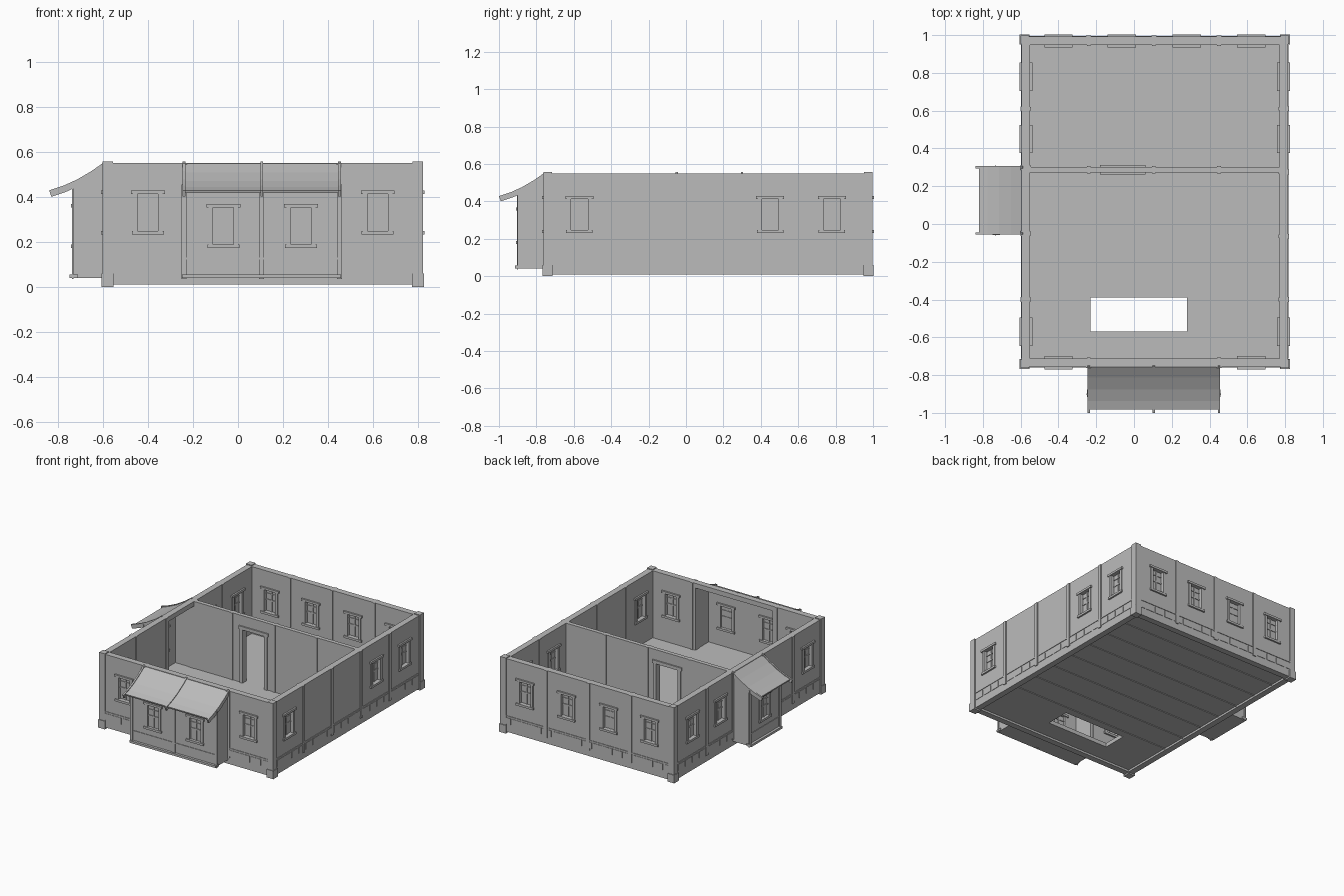
import bpy, bmesh
from mathutils import Matrix, Vector

if "Cube" in bpy.data.objects:
    bpy.data.objects.remove(bpy.data.objects["Cube"])

grey = bpy.data.materials.new("plain grey")
grey.use_nodes = True
colour = (0.5, 0.5, 0.5, 1)
grey.diffuse_color = colour
grey.node_tree.nodes["Principled BSDF"].inputs["Base Color"].default_value = colour

# Outer wall faces, wall thickness, floor and wall-top heights
X0, X1, Y0, Y1 = -0.595, 0.815, -0.757, 0.992
T, FLOOR, TOP = 0.045, 0.055, 0.55


def frame(along, out, origin):
    """Local axes: x runs along the wall, y points outward, z is up."""
    m = Matrix.Identity(4)
    m.col[0] = Vector((*along, 0, 0))
    m.col[1] = Vector((*out, 0, 0))
    m.col[3] = Vector((*origin, 0, 1))
    return m


WORLD = Matrix.Identity(4)
FRONT = frame((1, 0), (0, -1), (0, Y0))
BACK = frame((1, 0), (0, 1), (0, Y1))
RIGHT = frame((0, 1), (-1, 0), (X0, 0))
LEFT = frame((0, 1), (1, 0), (X1, 0))


class Part:
    """Collects prisms and boxes into one named object."""

    def __init__(self, name, m=WORLD):
        self.name, self.m, self.bm = name, m, bmesh.new()

    def prism(self, u0, u1, pts):
        ends = [[self.bm.verts.new(self.m @ Vector((u, d, z))) for d, z in pts] for u in (u0, u1)]
        for ring in ends:
            self.bm.faces.new(ring)
        a, b = ends
        for i in range(len(pts)):
            j = (i + 1) % len(pts)
            self.bm.faces.new((a[i], a[j], b[j], b[i]))

    def box(self, u0, u1, d0, d1, z0, z1):
        self.prism(u0, u1, [(d0, z0), (d1, z0), (d1, z1), (d0, z1)])

    def done(self):
        bmesh.ops.recalc_face_normals(self.bm, faces=self.bm.faces)
        mesh = bpy.data.meshes.new(self.name)
        self.bm.to_mesh(mesh)
        self.bm.free()
        mesh.materials.append(grey)
        bpy.context.collection.objects.link(bpy.data.objects.new(self.name, mesh))


def wall(part, u0, u1, d0, d1, holes, z0=FLOOR, top=TOP):
    """Wall split into solid pieces around its openings."""
    u = u0
    for a, b, low, high in sorted(holes):
        part.box(u, a, d0, d1, z0, top)
        if low > z0:
            part.box(a, b, d0, d1, z0, low)
        part.box(a, b, d0, d1, high, top)
        u = b
    part.box(u, u1, d0, d1, z0, top)


def hole(u, z=0.33):
    return (u - 0.053, u + 0.053, z - 0.09, z + 0.09)


def window(part, u, z=0.33, d=0.0, thick=T):
    """Pane, sash bars and casing with a head and sill on both faces."""
    a, b, low, high = hole(u, z)
    mid = d - thick / 2
    part.box(a, b, mid - 0.003, mid + 0.003, low, high)
    for d0, d1 in ((mid, d + 0.006), (d - thick - 0.006, mid)):
        part.box(a - 0.012, a + 0.008, d0, d1, low, high)
        part.box(b - 0.008, b + 0.012, d0, d1, low, high)
    for bar in (mid - 0.008, mid + 0.002):
        part.box(u - 0.004, u + 0.004, bar, bar + 0.006, low, high)
        part.box(a, b, bar, bar + 0.006, z - 0.005, z + 0.005)
        part.box(a, b, bar, bar + 0.006, z + 0.045, z + 0.05)
    for edge, pad in ((low, 0.018), (high, 0.022)):
        part.box(a - pad, b + pad, d - thick - 0.012, d + 0.012, edge - 0.008, edge + 0.008)


def trim(part, u0, u1, posts, gap=None):
    """Posts, dado rail and a row of plinth blocks on the outer face."""
    for p in posts:
        part.box(p - 0.013, p + 0.013, 0, 0.006, FLOOR, TOP)
        part.box(p - 0.01, p + 0.01, -T - 0.005, -T, FLOOR, TOP)
    runs = [(u0, u1)] if gap is None else [(u0, gap[0]), (gap[1], u1)]
    for a, b in runs:
        part.box(a, b, 0, 0.004, 0.122, 0.13)
        count = round((b - a) / 0.085)
        step = (b - a) / count
        for i in range(count):
            part.box(a + i * step + 0.006, a + (i + 1) * step - 0.006, 0, 0.003, 0.068, 0.115)


# Outer walls with windows and trim
XP, YP = (-0.24, 0.105, 0.45), (-0.4, -0.065, 0.275, 0.61)
FRONT_BAY, SIDE_BAY = (-0.24, 0.45), (-0.05, 0.3)
specs = [
    ("front", FRONT, X0, X1, (-0.4, 0.62), FRONT_BAY, FRONT_BAY),
    ("back", BACK, X0, X1, (-0.4, -0.065, 0.28, 0.62), XP, None),
    ("left", LEFT, Y0 + T, Y1 - T, (-0.57, 0.45, 0.78), YP, None),
    ("right", RIGHT, Y0 + T, Y1 - T, (-0.57, 0.45, 0.78), (-0.4, *SIDE_BAY, 0.61), SIDE_BAY),
]
for name, m, u0, u1, wins, posts, bay in specs:
    holes = [hole(u) for u in wins]
    if bay:
        holes.append((bay[0] + 0.03, bay[1] - 0.03, FLOOR, 0.515))
    part = Part(name + "_wall", m)
    wall(part, u0, u1, -T, 0, holes)
    part.done()
    part = Part(name + "_wall_trim", m)
    trim(part, u0, u1, posts, bay)
    part.done()
    part = Part(name + "_windows", m)
    for u in wins:
        window(part, u)
    part.done()

# Corner posts and foundation blocks
part = Part("corner_posts")
blocks = Part("corner_blocks")
for x, sx in ((X0, 1), (X1, -1)):
    for y, sy in ((Y0, 1), (Y1, -1)):
        def span(c, s, out, size):
            return sorted((c - s * out, c + s * size))
        part.box(*span(x, sx, 0.006, 0.04), *span(y, sy, 0.006, 0.04), FLOOR, TOP + 0.006)
        blocks.box(*span(x, sx, 0.011, 0.043), *span(y, sy, 0.011, 0.043), 0, 0.06)
part.done()
blocks.done()

# Base beams around the edge
part = Part("base_beams")
for y in (Y0, Y1 - T):
    part.box(X0, X1, y, y + T, 0.01, FLOOR)
for x in (X0, X1 - T):
    part.box(x, x + T, Y0 + T, Y1 - T, 0.01, FLOOR)
part.done()

# Floor slab with stair opening, boarded underneath
part = Part("floor")
HX0, HX1, HY0, HY1 = -0.23, 0.28, -0.57, -0.39
IX0, IX1, IY0, IY1 = X0 + T, X1 - T, Y0 + T, Y1 - T
for x0, x1, y0, y1 in ((IX0, IX1, IY0, HY0), (IX0, IX1, HY1, IY1),
                       (IX0, HX0, HY0, HY1), (HX1, IX1, HY0, HY1)):
    part.box(x0, x1, y0, y1, 0.025, FLOOR)
part.done()
part = Part("floor_battens")
for i in range(7):
    y = -0.33 + i * 0.19
    part.box(IX0, IX1, y - 0.004, y + 0.004, 0.02, 0.025)
part.done()

# Inner partition with doorway and thin posts
DOOR = (-0.16, 0.04, FLOOR, 0.46)
part = Part("partition")
wall(part, IX0, IX1, 0.272, 0.302, [DOOR])
for p in XP:
    part.box(p - 0.01, p + 0.01, 0.267, 0.307, FLOOR, TOP)
part.done()
part = Part("door_frame")
for u in DOOR[:2]:
    part.box(u - 0.012, u + 0.012, 0.264, 0.31, FLOOR, DOOR[3])
part.box(DOOR[0] - 0.02, DOOR[1] + 0.02, 0.262, 0.312, DOOR[3] - 0.01, DOOR[3] + 0.014)
part.done()

# Projecting bays with curved awnings
SLOPE = [(-0.005, 0.55), (0.055, 0.508), (0.12, 0.47), (0.18, 0.443), (0.225, 0.428)]


def bay(name, m, span, ribs, wins, depth):
    a, b = span
    part = Part(name + "_walls", m)
    wall(part, a, b, depth - 0.025, depth, [hole(u, 0.27) for u in wins], 0.045, 0.458)
    for u in (a, b - 0.025):
        part.prism(u, u + 0.025, [(0, 0.045), (depth, 0.045), (depth, 0.455), (0.055, 0.5), (0, 0.54)])
    part.box(a, b, -T, depth, 0.04, FLOOR)
    part.done()
    part = Part(name + "_trim", m)
    for r in ribs:
        part.box(r - 0.011, r + 0.011, depth, depth + 0.007, 0.035, 0.455)
    part.box(a - 0.008, b + 0.008, depth - 0.02, depth + 0.018, 0.04, 0.056)
    part.box(a, b, depth, depth + 0.004, 0.122, 0.13)
    part.done()
    part = Part(name + "_windows", m)
    for u in wins:
        window(part, u, 0.27, depth, 0.025)
    part.done()
    part = Part(name + "_awning", m)
    under = [(d - 0.004, z - 0.012) for d, z in reversed(SLOPE)]
    part.prism(a, b, SLOPE + under)
    part.done()
    part = Part(name + "_awning_ribs", m)
    upper = [(d, z + 0.006) for d, z in SLOPE] + [(0.243, 0.428)]
    lower = [(d - 0.01, z - 0.028) for d, z in reversed(upper)]
    for r in ribs:
        part.prism(r - 0.006, r + 0.006, upper + lower)
    part.done()


bay("front_bay", FRONT, FRONT_BAY, XP, (-0.065, 0.28), 0.14)
bay("side_bay", RIGHT, SIDE_BAY, SIDE_BAY, (0.125,), 0.135)
